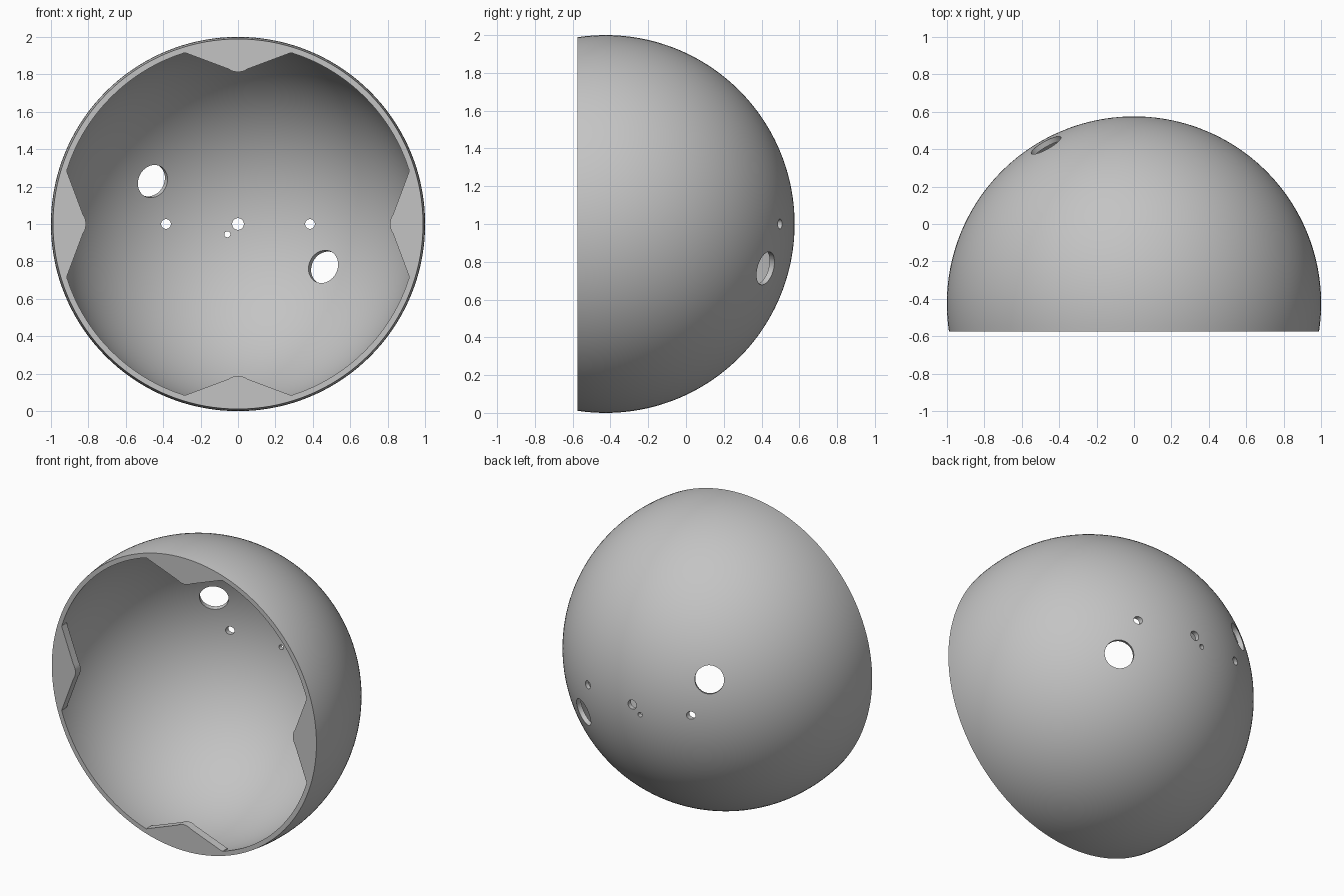
import bpy
import bmesh
from math import acos, asin, cos, sin, pi, sqrt
from mathutils import Matrix, Vector

if "Cube" in bpy.data.objects:
    bpy.data.objects.remove(bpy.data.objects["Cube"])

CENTRE = Vector((0, -0.425, 1))
RIM = -0.15            # rim plane, measured from the sphere centre along y
OUTER, INNER = 1.0, 0.97
TAB_DEPTH = 0.055

grey = bpy.data.materials.new("plain grey")
grey.use_nodes = True
grey.diffuse_color = (0.55, 0.55, 0.55, 1)
grey.node_tree.nodes["Principled BSDF"].inputs["Base Color"].default_value = grey.diffuse_color


def make_object(name, bm):
    bmesh.ops.recalc_face_normals(bm, faces=bm.faces)
    mesh = bpy.data.meshes.new(name)
    bm.to_mesh(mesh)
    bm.free()
    mesh.materials.append(grey)
    obj = bpy.data.objects.new(name, mesh)
    bpy.context.collection.objects.link(obj)
    return obj


def select_only(obj):
    bpy.ops.object.select_all(action='DESELECT')
    obj.select_set(True)
    bpy.context.view_layer.objects.active = obj


def arc(radius, steps=56):
    """Points from the back pole to the rim plane."""
    end = acos(RIM / radius)
    return [CENTRE + Vector((radius * sin(end * i / steps), radius * cos(end * i / steps), 0))
            for i in range(steps + 1)]


# Dome shell: thin profile spun about the y axis
bm = bmesh.new()
verts = [bm.verts.new(p) for p in arc(OUTER) + arc(INNER)[::-1]]
edges = [bm.edges.new(pair) for pair in zip(verts, verts[1:])]
bmesh.ops.spin(bm, geom=verts + edges, cent=CENTRE, axis=(0, 1, 0), angle=2 * pi, steps=144)
bmesh.ops.remove_doubles(bm, verts=bm.verts, dist=1e-5)
bmesh.ops.dissolve_degenerate(bm, edges=bm.edges, dist=1e-6)
shell = make_object("dome_shell", bm)

# Hole cutters: x, z offset from the centre, radius, drilled radially or straight
holes = [(-0.472, 0.236, 0.09, True), (0.472, -0.236, 0.09, True),
         (-0.385, 0, 0.026, False), (0.385, 0, 0.026, False),
         (0, 0, 0.031, False), (-0.057, -0.055, 0.016, False)]
bm = bmesh.new()
for x, z, radius, radial in holes:
    spot = Vector((x, sqrt(1 - x * x - z * z), z))
    axis = spot if radial else Vector((0, 1, 0))
    place = Matrix.Translation(CENTRE + spot) @ axis.to_track_quat('Z', 'Y').to_matrix().to_4x4()
    bmesh.ops.create_cone(bm, cap_ends=True, segments=48, radius1=radius, radius2=radius,
                          depth=0.25, matrix=place)
cutter = make_object("hole_cutter", bm)
cutter.hide_render = True

cut = shell.modifiers.new("holes", 'BOOLEAN')
cut.operation = 'DIFFERENCE'
cut.solver = 'EXACT'
cut.object = cutter
select_only(shell)
bpy.ops.object.modifier_apply(modifier=cut.name)
bpy.data.objects.remove(cutter)
bpy.ops.object.shade_smooth_by_angle(angle=pi / 6)

# Rim tabs: shallow pointed plates with rounded tips, one per quarter
half_tip = [(0.285, 0.916), (0.05, 0.828), (0.035, 0.819), (0.018, 0.814)]
tip = half_tip + [(0, 0.812)] + [(-x, r) for x, r in reversed(half_tip)]
seat = 0.967
spread = asin(0.287 / seat)
back = [(seat * sin(a), seat * cos(a)) for a in
        [spread * (i / 8 - 1) for i in range(17)]]
for i, side in enumerate(("top", "left", "bottom", "right")):
    bm = bmesh.new()
    turn = Matrix.Rotation(i * pi / 2, 4, 'Y')
    face = bm.faces.new([bm.verts.new(CENTRE + turn @ Vector((x, RIM, r))) for x, r in tip + back])
    extruded = bmesh.ops.extrude_face_region(bm, geom=[face])["geom"]
    bmesh.ops.translate(bm, vec=(0, TAB_DEPTH, 0),
                        verts=[g for g in extruded if isinstance(g, bmesh.types.BMVert)])
    if not any(f.normal.y < -0.9 for f in bm.faces) and len(bm.faces) < len(tip + back) + 2:
        bm.faces.new([v for v in bm.verts if v.co.y < CENTRE.y + RIM + 1e-4])
    tab = make_object(side + "_rim_tab", bm)
    select_only(tab)
    bpy.ops.object.shade_smooth_by_angle(angle=pi / 9)
